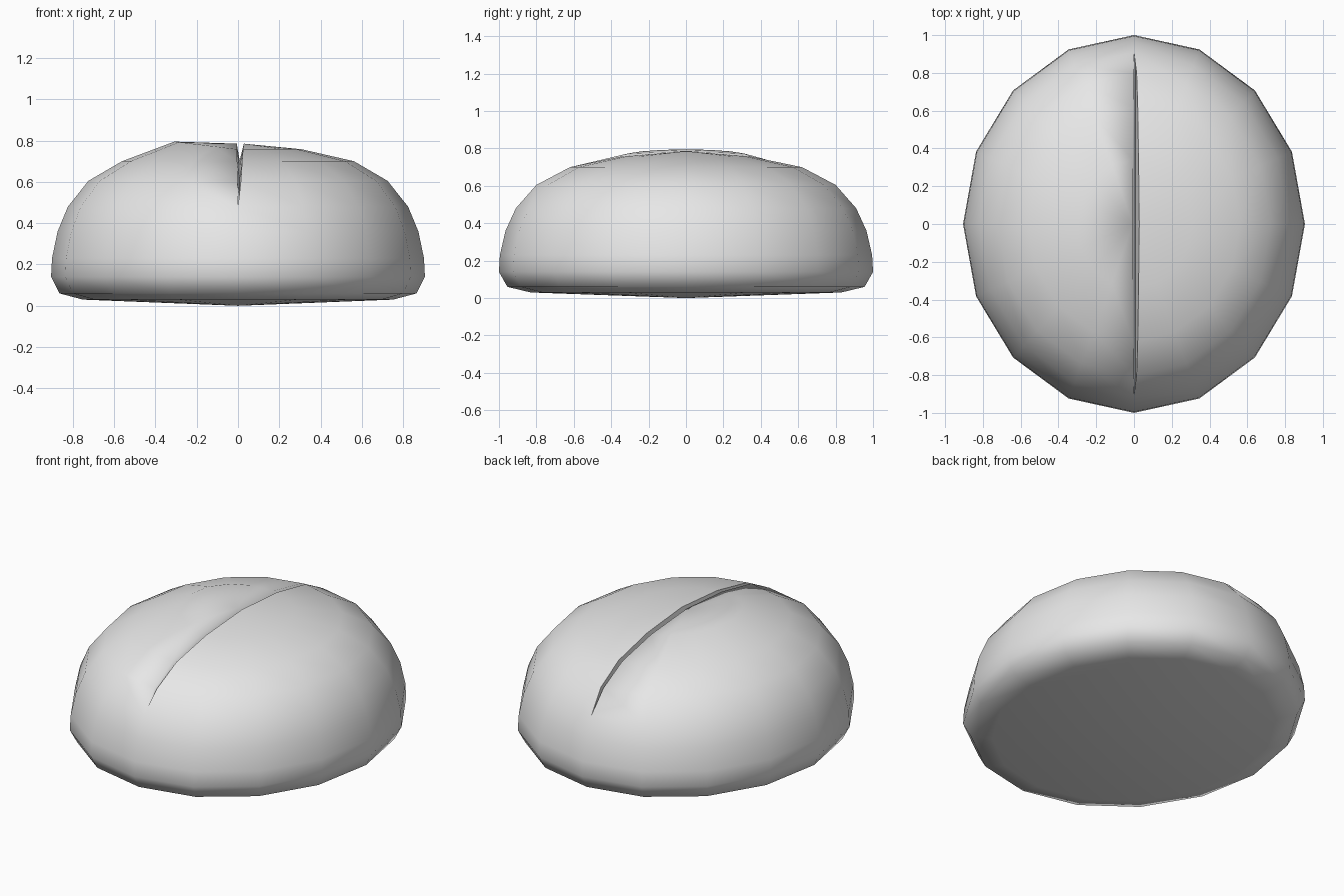
import bpy, bmesh
from math import sin, cos, pi
from mathutils import Vector

cube = bpy.data.objects.get("Cube")
if cube:
    bpy.data.objects.remove(cube)

# Profile rings from the crown to the base: (radius fraction, height)
RINGS = [(0, 0.785), (0.34, 0.758), (0.62, 0.70), (0.8, 0.605), (0.91, 0.48),
         (0.965, 0.36), (0.995, 0.23), (1, 0.14), (0.955, 0.06), (0.83, 0.03), (0, 0)]
HALF_WIDTH, HALF_LENGTH = 0.905, 1.0
SEGMENTS = 16
SLIT_END = 4          # ring where the slit closes
SLIT_DEPTH = 0.08


def ring_point(k, angle):
    r, z = RINGS[k]
    return Vector((HALF_WIDTH * r * cos(angle), HALF_LENGTH * r * sin(angle), z))


def lip_point(k, angle, side):
    """Point on the slit edge; the gap narrows to nothing at its ends."""
    p = ring_point(k, angle)
    fade = max(0, 1 - k / SLIT_END)
    p.x = (0.028 if side > 0 else -0.006) * fade ** 0.5
    return p


def floor_point(k, angle):
    p = ring_point(k, angle)
    p.x = 0.0
    if k < SLIT_END:
        p += Vector((0.008, 0, -SLIT_DEPTH))
    return p


bm = bmesh.new()


def add_face(points):
    unique = []
    for p in points:
        if all((p - q).length > 1e-5 for q in unique):
            unique.append(p)
    if len(unique) > 2:
        bm.faces.new([bm.verts.new(p) for p in unique])


# Two lobes, each half of the loaf
for side in (1, -1):
    start = -pi / 2 if side > 0 else pi / 2
    half = SEGMENTS // 2

    def lobe_point(k, i):
        angle = start + i * 2 * pi / SEGMENTS
        if i in (0, half) or k == 0:
            return lip_point(k, angle, side)
        p = ring_point(k, angle)
        if side < 0 and k == 1:      # the right lobe is puffed up beside the slit
            p.z += 0.037 * abs(cos(angle))
        return p

    for k in range(len(RINGS) - 1):
        for i in range(half):
            add_face([lobe_point(k, i), lobe_point(k + 1, i),
                      lobe_point(k + 1, i + 1), lobe_point(k, i + 1)])

    # Slit wall of this lobe
    for angle in (pi / 2, -pi / 2):
        for k in range(SLIT_END):
            add_face([lip_point(k, angle, side), lip_point(k + 1, angle, side),
                      floor_point(k + 1, angle), floor_point(k, angle)])

bmesh.ops.remove_doubles(bm, verts=bm.verts, dist=1e-4)
bmesh.ops.recalc_face_normals(bm, faces=bm.faces)

# Smooth crust with a crisp edge on one side of the slit
for f in bm.faces:
    f.smooth = True
for e in bm.edges:
    middle = (e.verts[0].co + e.verts[1].co) / 2
    if len(e.link_faces) == 2 and middle.x > 0.002 and e.calc_face_angle() > 0.9:
        e.smooth = False

mesh = bpy.data.meshes.new("bread_roll")
bm.to_mesh(mesh)
bm.free()
roll = bpy.data.objects.new("bread_roll", mesh)
bpy.context.collection.objects.link(roll)

# Crust colour
crust = bpy.data.materials.new("light_grey")
crust.use_nodes = True
grey = (0.8, 0.8, 0.8, 1)
crust.diffuse_color = grey
crust.node_tree.nodes["Principled BSDF"].inputs["Base Color"].default_value = grey
mesh.materials.append(crust)
